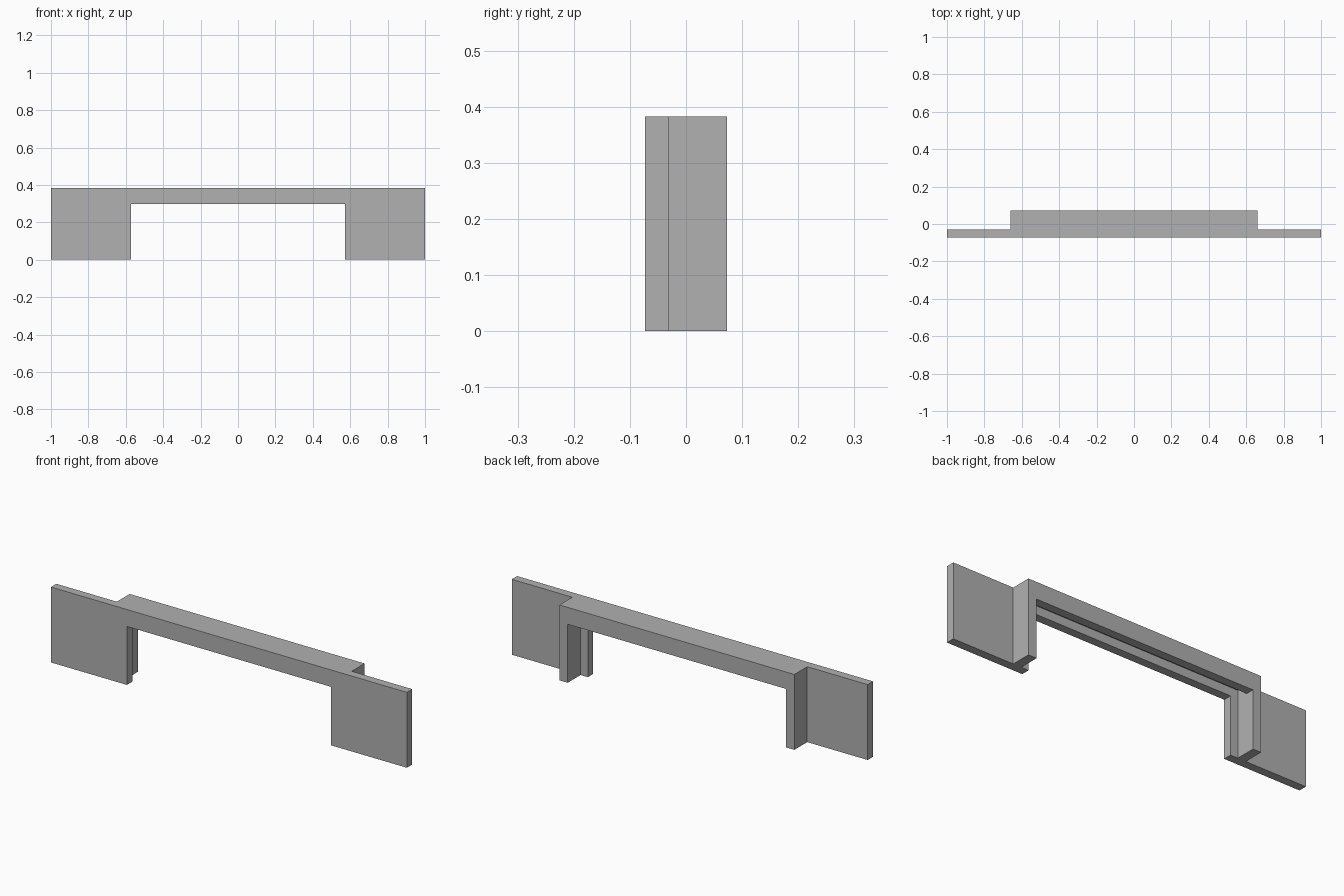
import bpy

cube = bpy.data.objects.get("Cube")
if cube:
    bpy.data.objects.remove(cube, do_unlink=True)

grey = bpy.data.materials.new("plain_grey")
grey.use_nodes = True
colour = (0.44, 0.44, 0.44, 1)
grey.diffuse_color = colour
grey.node_tree.nodes["Principled BSDF"].inputs["Base Color"].default_value = colour

HEIGHT, OPENING_TOP = 0.383, 0.297
FRONT, PANEL_BACK, BACK = -0.073, -0.03, 0.073
BOARD = 0.043
CASE = 0.66               # half width of the rear casing
OPENING = 0.573           # half width of the front opening


def make_object(name, verts, faces):
    mesh = bpy.data.meshes.new(name)
    mesh.from_pydata(verts, [], faces)
    mesh.materials.append(grey)
    obj = bpy.data.objects.new(name, mesh)
    bpy.context.collection.objects.link(obj)
    return obj


def extrude_profile(name, profile, y0, y1):
    """Solid made from an x-z outline pushed from y0 to y1."""
    n = len(profile)
    verts = [(x, y, z) for y in (y0, y1) for x, z in profile]
    faces = [tuple(range(n)), tuple(reversed(range(n, 2 * n)))]
    faces += [(i, i + n, (i + 1) % n + n, (i + 1) % n) for i in range(n)]
    return make_object(name, verts, faces)


def arch(outer, inner, top):
    """Outline of a flat arch, anticlockwise from the front."""
    right = [(inner, top), (inner, 0), (outer, 0), (outer, HEIGHT)]
    return right + [(-x, z) for x, z in reversed(right)]


# Front panel with wide wings and a rectangular opening
extrude_profile("front_panel", arch(1, OPENING, OPENING_TOP), FRONT, PANEL_BACK)

# Casing behind the panel: two side boards joined by a top board
extrude_profile("rear_casing", arch(CASE, CASE - BOARD - 0.003, HEIGHT - BOARD),
                PANEL_BACK, BACK - BOARD)

# Back frame, whose rail hangs level with the front opening
extrude_profile("back_frame", arch(CASE, CASE - BOARD - 0.003, OPENING_TOP),
                BACK - BOARD, BACK)
